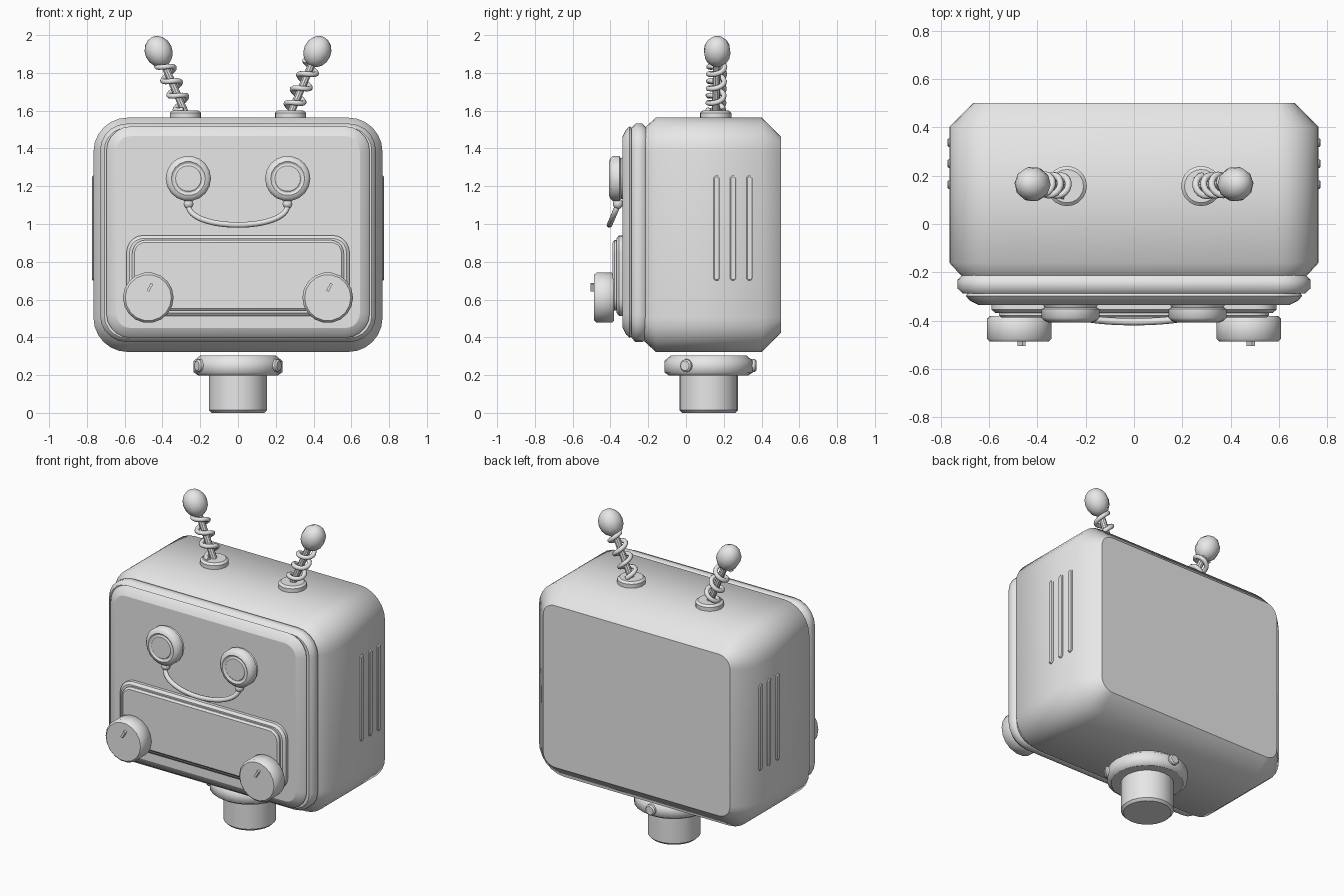
import bpy, bmesh, math
from mathutils import Vector, Matrix

cube = bpy.data.objects.get("Cube")
if cube:
    bpy.data.objects.remove(cube, do_unlink=True)

grey = bpy.data.materials.new("light_grey")
grey.use_nodes = True
grey.diffuse_color = (0.8, 0.8, 0.8, 1)
grey.node_tree.nodes["Principled BSDF"].inputs["Base Color"].default_value = (0.8, 0.8, 0.8, 1)

FRONT, UP = Vector((0, -1, 0)), Vector((0, 0, 1))


def add_object(name, data, loc=(0, 0, 0), axis=UP):
    data.materials.append(grey)
    obj = bpy.data.objects.new(name, data)
    bpy.context.collection.objects.link(obj)
    turn = Matrix() if axis == UP else axis.to_track_quat('Z', 'Y').to_matrix().to_4x4()
    obj.matrix_world = Matrix.Translation(loc) @ turn
    return obj


def finish(bm, name, loc, axis, limit=35, caps=()):
    bmesh.ops.recalc_face_normals(bm, faces=bm.faces)
    for f in bm.faces:
        f.smooth = f not in caps
    for e in bm.edges:
        e.smooth = e.calc_face_angle(0) < math.radians(limit)
    for f in caps:
        for e in f.edges:
            e.smooth = False
    mesh = bpy.data.meshes.new(name)
    bm.to_mesh(mesh)
    bm.free()
    return add_object(name, mesh, loc, axis)


def circle(radius, count=20):
    def points(inset):
        return [((radius - inset) * math.cos(math.tau * i / count),
                 (radius - inset) * math.sin(math.tau * i / count)) for i in range(count)]
    return points


def rounded(hx, hy, radius, seg=5):
    def points(inset):
        out, r = [], max(radius - inset, 0.004)
        for q, (sx, sy) in enumerate(((1, 1), (-1, 1), (-1, -1), (1, -1))):
            for i in range(seg + 1):
                a = math.pi / 2 * (q + i / seg)
                out.append((sx * (hx - inset - r) + r * math.cos(a),
                            sy * (hy - inset - r) + r * math.sin(a)))
        return out
    return points


def stack(name, outline, sections, loc, axis=UP, limit=35):
    """Loft an outline through (depth, inset) sections along an axis."""
    bm = bmesh.new()
    rings = [[bm.verts.new((x, y, d)) for x, y in outline(inset)] for d, inset in sections]
    for a, b in zip(rings, rings[1:]):
        for i in range(len(a)):
            j = (i + 1) % len(a)
            bm.faces.new((a[i], a[j], b[j], b[i]))
    caps = [bm.faces.new(rings[0]), bm.faces.new(rings[-1])]
    return finish(bm, name, loc, axis, limit, caps)


def ball(name, radius, loc, axis=UP, stretch=1.0, seg=10, rings=8):
    bm = bmesh.new()
    bmesh.ops.create_uvsphere(bm, u_segments=seg, v_segments=rings, radius=radius)
    bmesh.ops.scale(bm, vec=(1, 1, stretch), verts=bm.verts)
    return finish(bm, name, loc, axis, 60)


def tube(name, points, radius, loc=(0, 0, 0), axis=UP):
    curve = bpy.data.curves.new(name, 'CURVE')
    curve.dimensions = '3D'
    curve.bevel_depth, curve.bevel_resolution = radius, 2
    curve.use_fill_caps = True
    line = curve.splines.new('POLY')
    line.points.add(len(points) - 1)
    for p, co in zip(line.points, points):
        p.co = (*co, 1)
    return add_object(name, curve, loc, axis)


# Head shell and the stepped front frame
stack("head_shell", rounded(0.765, 0.62, 0.18, 6),
      [(-0.502, 0.1), (-0.402, 0), (0.16, 0), (0.22, 0.055)], (0, 0, 0.943), FRONT, 60)
stack("front_frame", rounded(0.73, 0.578, 0.14),
      [(0.21, 0.02), (0.23, 0), (0.268, 0), (0.288, 0.022)], (0, 0, 0.953), FRONT, 60)
stack("face_panel", rounded(0.697, 0.56, 0.13),
      [(0.28, 0.012), (0.298, 0), (0.318, 0.018), (0.335, 0.052)], (0, 0, 0.957), FRONT, 60)

# Mouth plate in two steps
stack("mouth_surround", rounded(0.59, 0.213, 0.09),
      [(0.32, 0), (0.355, 0), (0.368, 0.016)], (0, 0, 0.727), FRONT)
stack("mouth_plate", rounded(0.56, 0.187, 0.07),
      [(0.355, 0), (0.378, 0), (0.388, 0.012)], (0, 0, 0.728), FRONT)

# Smile wire, leaning forward at its lowest point
smile = []
for i in range(25):
    a = math.pi * i / 24
    drop = math.sin(a) ** 0.9
    smile.append((0.262 * math.cos(a), -0.36 - 0.045 * drop, 1.1 - 0.105 * drop))
tube("smile_wire", smile, 0.015)

for s, side in ((-1, "right"), (1, "left")):
    # Eyes and smile ends
    stack(side + "_eye", circle(0.12, 18),
          [(0.32, 0), (0.345, 0.012), (0.352, 0), (0.388, 0), (0.402, 0.014), (0.408, 0.03),
           (0.4, 0.04), (0.4, 0.046), (0.406, 0.052)], (s * 0.263, 0, 1.241), FRONT, 50)
    ball(side + "_smile_end", 0.027, (s * 0.262, -0.36, 1.107))

    # Knobs with a slanted pointer
    stack(side + "_knob", circle(0.134, 18),
          [(0.38, 0.012), (0.392, 0), (0.475, 0), (0.487, 0.012)], (s * 0.475, 0, 0.61), FRONT, 50)
    bm = bmesh.new()
    bmesh.ops.create_cube(bm, size=1)
    bmesh.ops.scale(bm, vec=(0.014, 0.03, 0.046), verts=bm.verts)
    bmesh.ops.rotate(bm, matrix=Matrix.Rotation(0.5, 3, 'Y'), verts=bm.verts)
    finish(bm, side + "_knob_pointer", (s * 0.475 + 0.009, -0.49, 0.665), UP)

    # Side vents
    for k in range(3):
        stack(f"{side}_vent_{k + 1}", rounded(0.018, 0.278, 0.017, 3),
              [(0.75, 0), (0.768, 0), (0.773, 0.006)],
              (0, 0.163 + 0.087 * k, 0.978), Vector((s, 0, 0)))

    # Antenna: base, rod, spring and tip
    foot = Vector((s * 0.278, 0.157, 1.585))
    tip = Vector((s * 0.42, 0.165, 1.913))
    axis = (tip - foot).normalized()
    stack(side + "_antenna_base", circle(0.083),
          [(1.55, 0), (1.588, 0), (1.6, 0.014)], (foot.x, foot.y, 0))
    stack(side + "_antenna_rod", circle(0.02, 10), [(0, 0), (0.32, 0)], foot, axis)
    turns, steps = 3.25, 52
    coil = []
    for i in range(steps + 1):
        t = i / steps
        a = s * math.tau * turns * t
        coil.append((0.042 * math.cos(a), 0.042 * math.sin(a), 0.02 + 0.27 * t))
    tube(side + "_antenna_spring", coil, 0.014, foot, axis)
    ball(side + "_antenna_tip", 0.073, tip, axis, 1.16)

# Neck post, collar and three bolts
NECK = Vector((0, 0.12, 0))
stack("neck_post", circle(0.154, 24), [(0, 0.014), (0.014, 0), (0.25, 0)], NECK)
stack("neck_collar", circle(0.235, 24),
      [(0.198, 0.025), (0.215, 0), (0.275, 0), (0.304, 0.035)], NECK, UP, 60)
for k in range(3):
    a = math.radians(90 + 120 * k)
    stack(f"neck_bolt_{k + 1}", circle(0.034, 12),
          [(0.2, 0), (0.244, 0), (0.252, 0.008)],
          NECK + Vector((0, 0, 0.25)), Vector((math.cos(a), math.sin(a), 0)))
